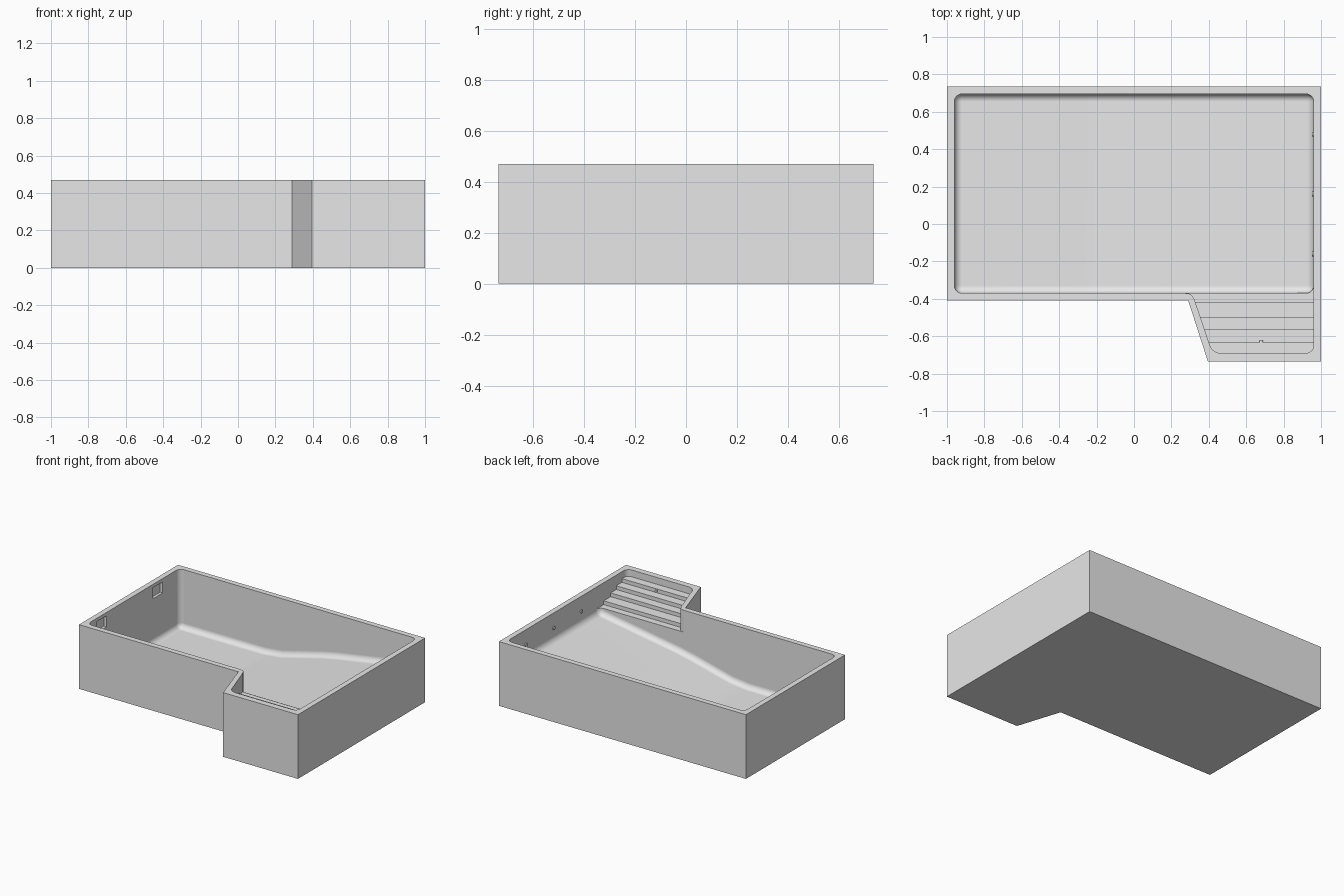
import bpy
import bmesh
import math
from mathutils import Vector

cube = bpy.data.objects.get("Cube")
if cube:
    bpy.data.objects.remove(cube, do_unlink=True)

TOP = 0.47
ABOVE = 0.6

# Single grey material
grey = bpy.data.materials.new("plain_grey")
grey.use_nodes = True
grey.diffuse_color = (0.8, 0.8, 0.8, 1)
grey.node_tree.nodes["Principled BSDF"].inputs["Base Color"].default_value = (0.8, 0.8, 0.8, 1)


def add_object(name, bm):
    bmesh.ops.recalc_face_normals(bm, faces=bm.faces)
    mesh = bpy.data.meshes.new(name)
    bm.to_mesh(mesh)
    bm.free()
    mesh.materials.append(grey)
    obj = bpy.data.objects.new(name, mesh)
    bpy.context.collection.objects.link(obj)
    return obj


def prism(name, points, axis, lo, hi, bevel_rule=None, radius=0.04):
    """Extrude a 2D outline along an axis and round the edges the rule picks."""
    place = {
        "x": lambda p, d: (d, p[0], p[1]),
        "y": lambda p, d: (p[0], d, p[1]),
        "z": lambda p, d: (p[0], p[1], d),
    }[axis]
    bm = bmesh.new()
    face = bm.faces.new([bm.verts.new(place(p, lo)) for p in points])
    out = bmesh.ops.extrude_face_region(bm, geom=[face])
    moved = [g for g in out["geom"] if isinstance(g, bmesh.types.BMVert)]
    bmesh.ops.translate(bm, verts=moved, vec=Vector(place((0, 0), hi - lo)))
    bmesh.ops.recalc_face_normals(bm, faces=bm.faces)
    if bevel_rule:
        edges = [e for e in bm.edges if bevel_rule(e)]
        bmesh.ops.bevel(bm, geom=edges, offset=radius, segments=6,
                        profile=0.5, affect="EDGES", clamp_overlap=True)
    return add_object(name, bm)


def apply_boolean(target, cutter, operation="DIFFERENCE"):
    mod = target.modifiers.new("cut", "BOOLEAN")
    mod.operation = operation
    mod.solver = "EXACT"
    mod.object = cutter
    bpy.context.view_layer.objects.active = target
    bpy.ops.object.modifier_apply(modifier=mod.name)
    bpy.data.objects.remove(cutter, do_unlink=True)


def smooth(obj, degrees):
    bpy.ops.object.select_all(action="DESELECT")
    obj.select_set(True)
    bpy.context.view_layer.objects.active = obj
    bpy.ops.object.shade_smooth_by_angle(angle=math.radians(degrees))


# Outer block with the stair bay at the front
outline = [(-1, -0.41), (0.29, -0.41), (0.395, -0.735),
           (1, -0.735), (1, 0.735), (-1, 0.735)]
shell = prism("pool_shell", outline, "z", 0, TOP)

# Main basin: deep end, slope and shallow end, with rounded corners
floor = [(-0.96, 0.04), (-0.26, 0.04), (-0.12, 0.055), (0.2, 0.135),
         (0.32, 0.16), (0.96, 0.265)]
basin = prism(
    "basin_cutter", floor + [(0.96, ABOVE), (-0.96, ABOVE)], "y", -0.37, 0.695,
    lambda e: min(v.co.z for v in e.verts) < 0.5 and e.calc_face_angle() > 1)
apply_boolean(shell, basin)

# Stair bay: stepped profile limited to the bay outline
bay_outline = [(0.27, -0.3), (0.27, -0.3695), (0.295, -0.373), (0.311, -0.383),
               (0.322, -0.4), (0.42, -0.69), (0.96, -0.69), (0.96, -0.3)]
bay = prism(
    "bay_cutter", bay_outline, "z", 0.2, ABOVE,
    lambda e: abs(e.verts[0].co.z - e.verts[1].co.z) > 0.1
    and e.verts[0].co.y < -0.6)

tread_z = 0.31
stairs = [(-0.3, tread_z)]
for riser_y in (-0.42, -0.5, -0.565, -0.63):
    stairs.append((riser_y, tread_z))
    tread_z += 0.0275
    stairs.append((riser_y, tread_z))
stairs += [(-0.8, tread_z), (-0.8, 0.55), (-0.3, 0.55)]
steps = prism("steps_cutter", stairs, "x", 0.2, 1.1)
apply_boolean(bay, steps, "INTERSECT")
apply_boolean(shell, bay)

# Skimmer recesses in the deep end wall
for y in (0.39, -0.26):
    slot = [(y, 0.365), (y + 0.11, 0.365), (y + 0.11, 0.445), (y, 0.445)]
    apply_boolean(shell, prism("skimmer_cutter", slot, "x", -0.98, -0.94))

smooth(shell, 25)
shell.modifiers.new("flat_face_normals", "WEIGHTED_NORMAL").keep_sharp = True


# Water nozzles on the shallow wall and on the top riser
def nozzle(name, location, rotation, radius):
    bpy.ops.mesh.primitive_cylinder_add(vertices=20, radius=radius, depth=0.02,
                                        location=location, rotation=rotation)
    obj = bpy.context.object
    obj.name = name
    obj.data.materials.append(grey)
    smooth(obj, 30)


for i, y in enumerate((-0.16, 0.16, 0.48)):
    nozzle(f"wall_nozzle_{i + 1}", (0.963, y, 0.36), (0, math.pi / 2, 0), 0.013)
nozzle("step_nozzle", (0.68, -0.632, 0.405), (math.pi / 2, 0, 0), 0.01)
